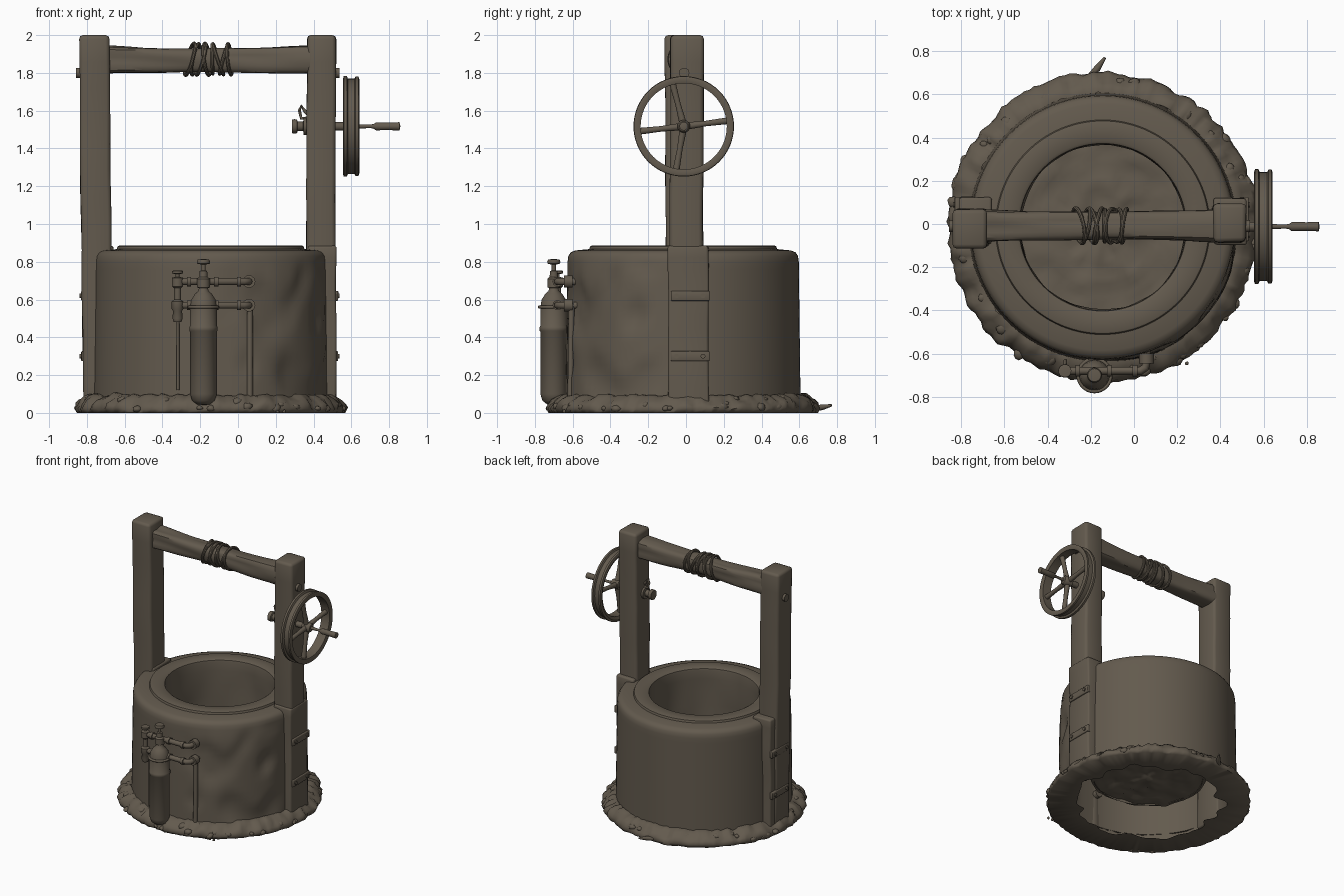
import bpy, bmesh, math, random
from mathutils import Vector, noise

if "Cube" in bpy.data.objects:
    bpy.data.objects.remove(bpy.data.objects["Cube"])

random.seed(4)
CX, CY = -0.145, -0.015          # axis of the round well
mat = bpy.data.materials.new("weathered brown")
mat.diffuse_color = (0.125, 0.103, 0.076, 1)
mat.use_nodes = True
mat.node_tree.nodes["Principled BSDF"].inputs["Base Color"].default_value = mat.diffuse_color


def finish(ob, angle=40):
    ob.data.materials.clear()
    ob.data.materials.append(mat)
    bpy.ops.object.select_all(action='DESELECT')
    ob.select_set(True)
    bpy.context.view_layer.objects.active = ob
    bpy.ops.object.shade_smooth_by_angle(angle=math.radians(angle))
    return ob


def from_bm(bm, name, angle=40):
    me = bpy.data.meshes.new(name)
    bm.to_mesh(me)
    bm.free()
    ob = bpy.data.objects.new(name, me)
    bpy.context.collection.objects.link(ob)
    return finish(ob, angle)


def lathe(name, prof, at=(0, 0, 0), axis='Z', seg=24, warp=None, angle=40):
    """Revolve (radius, height) pairs; warp may change radius and height."""
    bm = bmesh.new()
    rows = []
    for j, (r, h) in enumerate(prof):
        row = []
        for i in range(seg):
            a = 2 * math.pi * i / seg
            rr, hh = warp(j, r, h, a) if warp else (r, h)
            c, s = rr * math.cos(a), rr * math.sin(a)
            p = Vector((c, s, hh)) if axis == 'Z' else Vector((hh, c, s))
            row.append(bm.verts.new(p + Vector(at)))
        rows.append(row)
    for a, b in zip(rows, rows[1:]):
        for i in range(seg):
            k = (i + 1) % seg
            bm.faces.new((a[i], a[k], b[k], b[i]))
    bmesh.ops.remove_doubles(bm, verts=bm.verts, dist=1e-5)
    return from_bm(bm, name, angle)


def tube(name, pts, r, radii=None, cyclic=False, res=3):
    cu = bpy.data.curves.new(name, 'CURVE')
    cu.dimensions = '3D'
    cu.bevel_depth, cu.bevel_resolution, cu.use_fill_caps = r, res, True
    sp = cu.splines.new('POLY')
    sp.points.add(len(pts) - 1)
    for i, p in enumerate(pts):
        sp.points[i].co = (*p, 1)
        sp.points[i].radius = radii[i] if radii else 1
    sp.use_cyclic_u = cyclic
    ob = bpy.data.objects.new(name, cu)
    bpy.context.collection.objects.link(ob)
    bpy.ops.object.select_all(action='DESELECT')
    ob.select_set(True)
    bpy.context.view_layer.objects.active = ob
    bpy.ops.object.convert(target='MESH')
    return finish(bpy.context.object)


def timber(name, lo, hi, bevel=0.02, lean=(0, 0), rough=0.006, cuts=14):
    """Rounded box between two corners, top shifted by lean, roughened."""
    bm = bmesh.new()
    bmesh.ops.create_cube(bm, size=1)
    lo, hi = Vector(lo), Vector(hi)
    for v in bm.verts:
        v.co = Vector([lo[k] + (v.co[k] + .5) * (hi[k] - lo[k]) for k in range(3)])
    bmesh.ops.bevel(bm, geom=bm.edges[:], offset=bevel, segments=2, affect='EDGES', profile=0.5)
    axis = max(range(3), key=lambda k: hi[k] - lo[k])
    for c in range(1, cuts):
        co = Vector((0, 0, 0))
        no = Vector((0, 0, 0))
        co[axis] = lo[axis] + (hi[axis] - lo[axis]) * c / cuts
        no[axis] = 1
        bmesh.ops.bisect_plane(bm, geom=bm.verts[:] + bm.edges[:] + bm.faces[:], plane_co=co, plane_no=no)
    for v in bm.verts:
        t = (v.co.z - lo.z) / (hi.z - lo.z)
        n = noise.noise_vector(v.co * 4 + lo * 3) * rough
        n[axis] = 0
        v.co += n + Vector((lean[0] * t, lean[1] * t, 0))
    return from_bm(bm, name, 50)


def rock(name, p, s, flat=0.7):
    bm = bmesh.new()
    bmesh.ops.create_icosphere(bm, subdivisions=2, radius=s)
    for v in bm.verts:
        v.co *= 1 + 0.3 * noise.noise(v.co / s + Vector(p) * 30)
        v.co.z *= flat
        v.co += Vector(p)
        v.co.z = max(v.co.z, 0)
    return from_bm(bm, name, 60)


# Round well wall: plain at the back, broken stonework at front right
def wall_warp(j, r, h, a):
    deg = (math.degrees(a) + 180) % 360 - 180
    if r < 0.6:
        if h < 0.84:
            r += 0.012 * noise.noise(Vector((math.cos(a) * 2, math.sin(a) * 2, h * 5)))
        return r, h
    m = max(0, min(1, (deg + 85) / 15, (-8 - deg) / 12)) * min(1, max(0, (0.82 - h) / 0.1))
    n = noise.noise(Vector((math.cos(a) * 3.2, math.sin(a) * 3.2, h * 4)))
    return r + m * 0.012 * max(-1, min(1, n * 5)), h

prof = [(0.622 - 0.01 * k / 20, 0.02 + 0.78 * k / 20) for k in range(21)]
prof += [(0.608, 0.83), (0.595, 0.85), (0.57, 0.86), (0.497, 0.867), (0.492, 0.882), (0.485, 0.885),
         (0.40, 0.885), (0.388, 0.878), (0.385, 0.865)]
prof += [(0.385, 0.8 - 0.1 * k) for k in range(7)]
lathe("well_wall", prof, (CX, CY, 0), seg=112, warp=wall_warp)


# Lumpy floor inside the shaft
def floor_warp(j, r, h, a):
    p = Vector((r * math.cos(a), r * math.sin(a), 0))
    return r, h + 0.02 * noise.noise(p * 7) + 0.012 * noise.noise(p * 18)

lathe("well_floor", [(0.41 * (1 - k / 14), 0.21) for k in range(15)], (CX, CY, 0), seg=56, warp=floor_warp, angle=60)


# Rough earth skirt around the foot, jagged on its underside
def skirt_warp(j, r, h, a):
    d = Vector((math.cos(a), math.sin(a), 0))
    if j == 0:
        return r + 0.09 * noise.noise(d * 4), 0
    n = noise.noise(d * 13 + Vector((0, 0, h * 12))) + 0.5 * noise.noise(d * 30 + Vector((0, 0, h * 25)))
    return r + 0.02 * n, (0 if j == 1 else max(0.005, h + 0.018 * n))

lathe("earth_skirt", [(0.51, 0), (0.705, 0), (0.717, 0.02), (0.708, 0.045), (0.69, 0.065), (0.665, 0.082),
                      (0.64, 0.095), (0.615, 0.095)], (CX, CY, 0), seg=180, warp=skirt_warp, angle=70)
for i in range(60):
    a = 2 * math.pi * (i + random.random()) / 60
    r = random.uniform(0.64, 0.705)
    rock("skirt_stone", (CX + r * math.cos(a), CY + r * math.sin(a), 0.02 + (0.705 - r) * 0.9),
         random.uniform(0.018, 0.034))
for x in (0.21, 0.245):
    rock("pebble", (x, -0.645, 0.008), 0.009, 1)
tube("twig", [(-0.21, 0.68, 0.02), (-0.17, 0.72, 0.03), (-0.135, 0.77, 0.04)], 0.016, [0.7, 1, 0.4])

# Timber posts with thicker lower cheeks
timber("left_post", (-0.82, -0.105, 0.01), (-0.66, 0.075, 2.0), lean=(-0.022, -0.008))
timber("right_post", (0.36, -0.085, 0.01), (0.513, 0.09, 2.0), lean=(0.005, 0.003))
timber("left_cheek", (-0.812, -0.095, 0.01), (-0.66, 0.125, 0.885), 0.012)
timber("right_cheek", (0.37, -0.095, 0.01), (0.52, 0.12, 0.885), 0.012)

# Iron straps and bolts on the outside of the posts
for side, x in ((-1, -0.818), (1, 0.518)):
    for z in (0.30, 0.62):
        timber("strap", (x - 0.012, -0.08, z - 0.026), (x + 0.012, 0.125, z + 0.026), 0.005, rough=0.002, cuts=4)
        for y in (-0.05, 0.09):
            tube("strap_bolt", [(x, y, z), (x + side * 0.02, y, z)], 0.013)
    bx = -0.835 if side < 0 else 0.515
    tube("beam_bolt", [(bx, -0.01, 1.80), (bx + side * 0.022, -0.01, 1.80)], 0.028)

# Cross beam, slightly waisted
def beam_warp(j, r, h, a):
    n = noise.noise(Vector((h * 3, math.cos(a) * 1.5, math.sin(a) * 1.5)))
    sq = 1 / (abs(math.cos(a)) ** 5 + abs(math.sin(a)) ** 5) ** 0.2
    return (r + 0.009 * n) * sq, h

lathe("cross_beam", [(0.061 + 0.012 * (abs(k - 8) / 8) ** 2, -0.70 + 1.08 * k / 16) for k in range(17)],
      (0, -0.008, 1.868), 'X', 28, beam_warp)

# Rope wound around the beam
for i in range(8):
    x0 = -0.255 + 0.030 * i
    tilt, tilt2 = random.uniform(-0.03, 0.03), random.uniform(-0.02, 0.02)
    r = random.uniform(0.074, 0.083)
    tube("rope_coil", [(x0 + tilt * math.sin(a) + tilt2 * math.cos(a), -0.008 + r * math.cos(a),
                        1.872 + r * 1.04 * math.sin(a))
                       for a in [2 * math.pi * k / 28 for k in range(28)]], 0.0095, cyclic=True, res=2)

# Hand wheel: flanged rim, spokes, hub, axle and crank grip
WC = (0, -0.012, 1.517)
lathe("wheel_rim", [(0.228, 0.565), (0.228, 0.635), (0.25, 0.642), (0.264, 0.637), (0.264, 0.622), (0.252, 0.616),
                    (0.252, 0.582), (0.266, 0.576), (0.266, 0.56), (0.25, 0.555), (0.228, 0.565)][::-1],
      WC, 'X', 64)
for dy, dz in ((-0.235, -0.026), (0.235, 0.03), (-0.06, 0.23), (-0.04, -0.232)):
    tube("spoke", [(0.6, WC[1], WC[2]), (0.6, WC[1] + dy / 2, WC[2] + dz / 2), (0.6, WC[1] + dy, WC[2] + dz)],
         0.017, [1.25, 0.9, 1.1])
lathe("wheel_hub", [(0, 0.64), (0.026, 0.64), (0.034, 0.63), (0.034, 0.575), (0.022, 0.57), (0.022, 0.50)][::-1],
      WC, 'X')
lathe("crank_grip", [(0, 0.62), (0.011, 0.62), (0.011, 0.66), (0.009, 0.70), (0.013, 0.72), (0.021, 0.73),
                     (0.02, 0.80), (0.022, 0.855), (0, 0.86)], WC, 'X')
lathe("axle_stub", [(0, 0.285), (0.036, 0.285), (0.038, 0.30), (0.036, 0.312), (0.025, 0.316), (0.025, 0.345),
                    (0.045, 0.348), (0.045, 0.37)], WC, 'X')
tube("catch_loop", [(0.37, -0.012, 1.56), (0.335, -0.012, 1.56), (0.325, -0.012, 1.60), (0.335, -0.012, 1.625),
                    (0.352, -0.012, 1.60), (0.37, -0.012, 1.58)], 0.009)

# Gas bottle with neck, collar and top valve
BX, BY = -0.183, -0.70
lathe("bottle", [(0, 0.04), (0.035, 0.045), (0.06, 0.065), (0.071, 0.10), (0.071, 0.43), (0.075, 0.435),
                 (0.075, 0.455), (0.071, 0.46), (0.071, 0.56), (0.064, 0.60), (0.045, 0.63), (0.028, 0.645),
                 (0.024, 0.66), (0.034, 0.665), (0.034, 0.71), (0.022, 0.72), (0.02, 0.75), (0.011, 0.755),
                 (0.011, 0.785), (0.033, 0.79), (0.035, 0.80), (0.03, 0.812), (0, 0.815)], (BX, BY, 0), seg=32)

# Pipes from the bottle, with elbows running back into the wall
for z in (0.695, 0.57):
    tube("pipe", [(-0.32, -0.68, z), (0.03, -0.68, z), (0.052, -0.665, z), (0.058, -0.64, z), (0.058, -0.57, z)], 0.019)
    for x in (-0.115, 0.005, -0.26):
        tube("pipe_collar", [(x - 0.011, -0.68, z), (x + 0.011, -0.68, z)], 0.027)
    tube("wall_flange", [(0.058, -0.645, z), (0.058, -0.60, z)], 0.034)
lathe("side_valve", [(0, 0.48), (0.02, 0.482), (0.027, 0.50), (0.024, 0.54), (0.031, 0.55), (0.031, 0.59),
                     (0.018, 0.60), (0.018, 0.66), (0.03, 0.67), (0.03, 0.715), (0.01, 0.72), (0.01, 0.735),
                     (0.03, 0.738), (0.03, 0.752), (0, 0.755)], (-0.32, -0.68, 0), seg=20)
tube("bottle_strap", [(BX + 0.075 * math.cos(a), BY + 0.075 * math.sin(a), 0.56)
                      for a in [2 * math.pi * k / 32 for k in range(32)]], 0.009, cyclic=True)
tube("bottle_mount", [(BX, -0.68, 0.35), (BX, -0.60, 0.35)], 0.03)
tube("drain_rod", [(-0.318, -0.655, 0.52), (-0.318, -0.632, 0.46), (-0.318, -0.632, 0.12)], 0.008)
tube("wall_conduit", [(0.063, -0.606, 0.58), (0.063, -0.612, 0.08)], 0.016)
